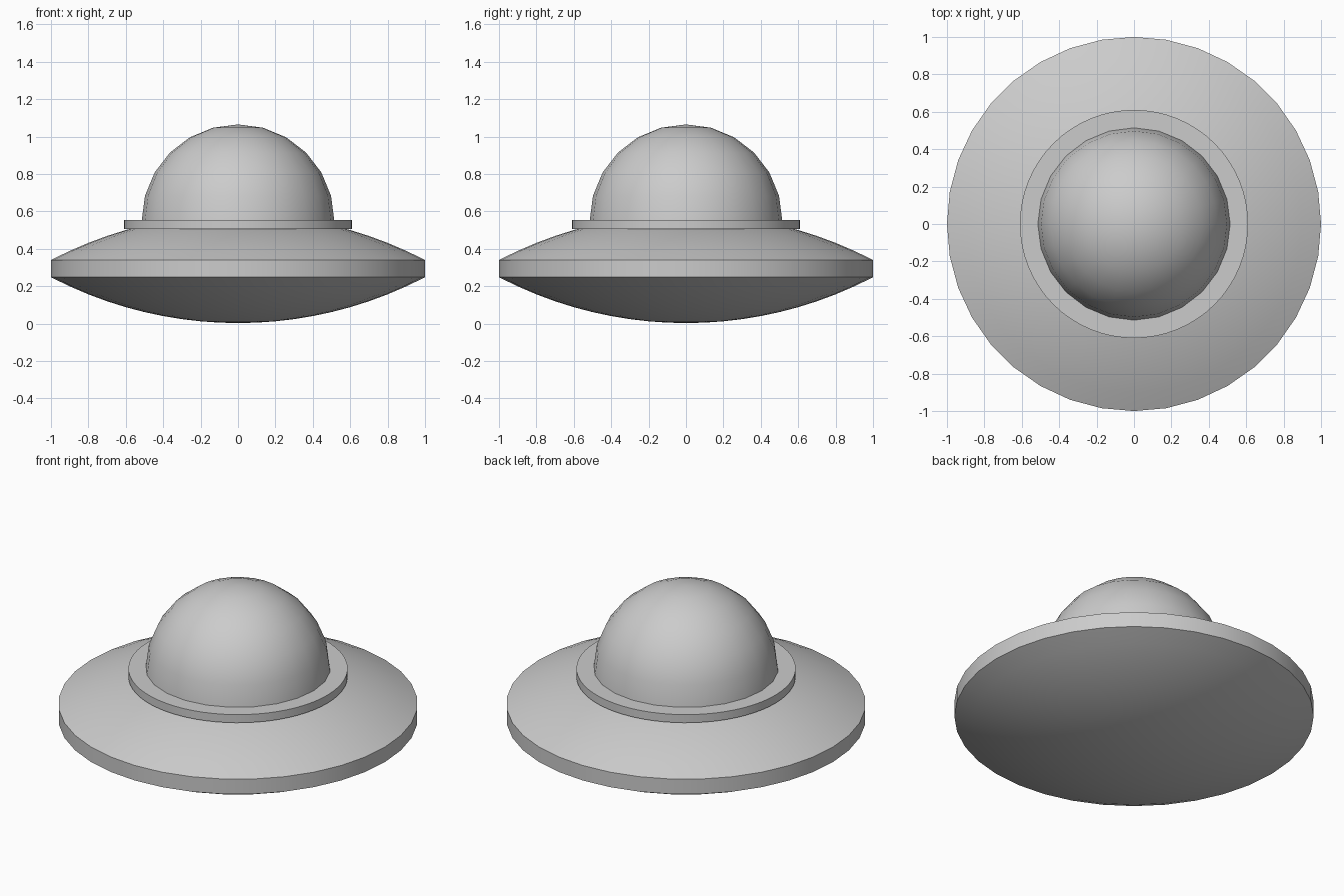
import bpy, bmesh
from math import sin, cos, pi, sqrt, radians

if "Cube" in bpy.data.objects:
    bpy.data.objects.remove(bpy.data.objects["Cube"])


def lathe(name, profile, sides, angle=30):
    """Revolve (radius, z) points, listed bottom to top, around z."""
    bm = bmesh.new()
    rings = []
    for r, z in profile:
        n = sides if r > 1e-5 else 1
        rings.append([bm.verts.new((r * cos(2 * pi * i / sides),
                                    r * sin(2 * pi * i / sides), z)) for i in range(n)])
    for a, b in zip(rings, rings[1:]):
        for i in range(sides):
            j = (i + 1) % sides
            quad = [a[i % len(a)], a[j % len(a)], b[j % len(b)], b[i % len(b)]]
            bm.faces.new(list(dict.fromkeys(quad)))
    # Flat caps on open ends
    if len(rings[0]) > 1:
        bm.faces.new(rings[0][::-1])
    if len(rings[-1]) > 1:
        bm.faces.new(rings[-1])
    bmesh.ops.recalc_face_normals(bm, faces=bm.faces)
    mesh = bpy.data.meshes.new(name)
    bm.to_mesh(mesh)
    bm.free()
    ob = bpy.data.objects.new(name, mesh)
    bpy.context.collection.objects.link(ob)
    bpy.ops.object.select_all(action='DESELECT')
    ob.select_set(True)
    bpy.context.view_layer.objects.active = ob
    bpy.ops.object.shade_smooth_by_angle(angle=radians(angle))
    return ob


# Saucer hull: two shallow spherical caps joined by a vertical rim band
RISE = 0.245
R = (1 + RISE ** 2) / (2 * RISE)
STEPS = 10
cap = [(i / STEPS, R - sqrt(R * R - (i / STEPS) ** 2)) for i in range(STEPS + 1)]
bottom = [(r, 0.003 + s) for r, s in cap]
top = [(r, 0.34 + RISE - s) for r, s in reversed(cap)]
lathe("saucer_hull", bottom + top, 36, 20)

# Collar ring under the dome
lathe("dome_collar", [(0.61, 0.505), (0.61, 0.555)], 64)

# Hemispherical dome
D = 0.515
lathe("dome", [(D * cos(pi * i / 12), 0.55 + D * sin(pi * i / 12)) for i in range(7)], 24)
